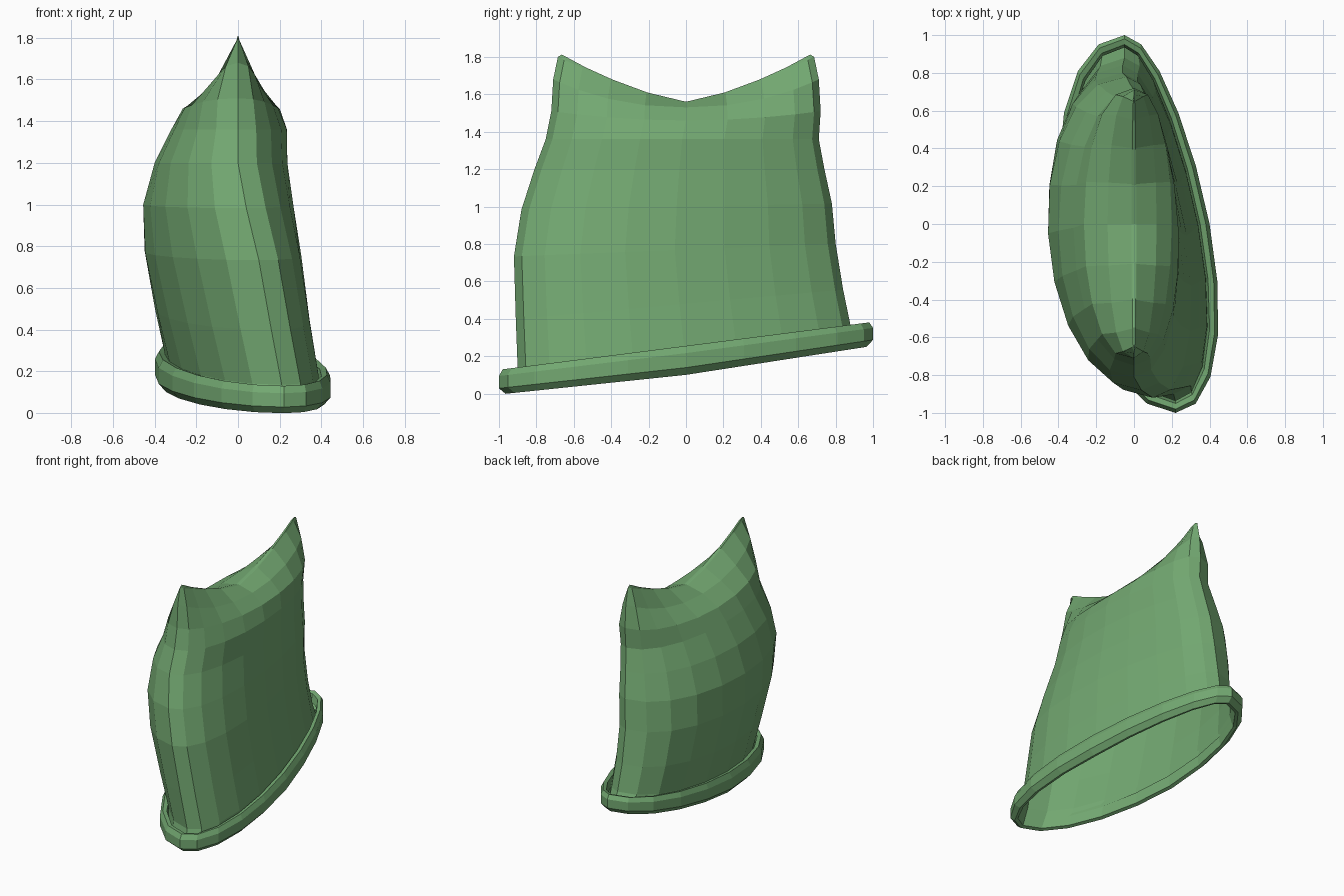
import bpy, bmesh, math

if "Cube" in bpy.data.objects:
    bpy.data.objects.remove(bpy.data.objects["Cube"])

N = 20  # sides of every cross-section

green = bpy.data.materials.new("hat green")
green.diffuse_color = (0.17, 0.39, 0.165, 1)
green.use_nodes = True
green.node_tree.nodes["Principled BSDF"].inputs["Base Color"].default_value = green.diffuse_color


def ring(yf, yb, xf, xb, wl, wr, height, power=1.0, skew=0.0):
    """Skewed oval: front/back ends (y, x), left/right half widths, height(v, y)."""
    pts = []
    for i in range(N):
        a = 2 * math.pi * i / N
        u, v = math.cos(a), math.sin(a)
        y = (yf + yb) / 2 + (yb - yf) / 2 * v
        s = abs(u) ** power if abs(u) > 1e-6 else 0
        side = wr * (1 - skew * v) * s if u > 0 else -wl * s
        x = xf + (xb - xf) * (v + 1) / 2 + side
        pts.append((x, y, height(v, y)))
    return pts


def loft(name, rings, ridge=False):
    bm = bmesh.new()
    rows = [[bm.verts.new(p) for p in r] for r in rings]
    for a, b in zip(rows, rows[1:]):
        for i in range(N):
            j = (i + 1) % N
            bm.faces.new((a[i], a[j], b[j], b[i]))
    if ridge:  # close the narrow top with strips from side to side
        top = rows[-1]
        h = N // 2
        q = N // 4
        for k in range(-q, q):
            quad = (k % N, (k + 1) % N, (h - k - 1) % N, (h - k) % N)
            bm.faces.new([top[i] for i in dict.fromkeys(quad)])
    bmesh.ops.recalc_face_normals(bm, faces=bm.faces)
    me = bpy.data.meshes.new(name)
    bm.to_mesh(me)
    bm.free()
    me.materials.append(green)
    ob = bpy.data.objects.new(name, me)
    bpy.context.collection.objects.link(ob)
    return ob


def rim_ring(d, h):
    """Tilted rim outline, inset by d, at fraction h of the band height."""
    def height(v, y):
        low = 0.1 + (0.105 if y < 0 else 0.155) * y
        return low + (0.255 + 0.128 * y - low) * h
    return ring(-1 - d, 1 + d, 0.22, -0.05, 0.465 + d, 0.315 + d, height, 1, 0.17)


# Folded band around the opening
loft("brim_band", [rim_ring(d, h) for d, h in (
    (-0.06, 0.05), (-0.035, 0.0), (0, 0.25), (0, 0.75), (-0.02, 1), (-0.05, 0.95), (-0.065, 0.55))])

# Tilted lower body, levelling out with height: z, tilt, yf, yb, xf, xb, wl, wr
levels = [
    (0.25, 0.128, -0.90, 0.88, 0.21, -0.05, 0.41, 0.26),
    (0.48, 0.09, -0.91, 0.84, 0.16, -0.06, 0.435, 0.26),
    (0.77, 0.04, -0.92, 0.80, 0.10, -0.06, 0.465, 0.26),
    (1.00, 0.02, -0.88, 0.78, 0.04, -0.04, 0.455, 0.255),
    (1.20, 0.0, -0.81, 0.74, 0.0, -0.02, 0.39, 0.245),
    (1.36, 0.0, -0.75, 0.71, 0.0, 0.0, 0.32, 0.235),
]
body = [rim_ring(-0.06, 0.05)]
for z, tilt, *sec in levels:
    body.append(ring(*sec, lambda v, y: z + tilt * y, 0.95, 0.14))

# Crown rising to an ear at each end: z, lift, lift curve, y end, wl, wr, squareness
for z, lift, curve, ye, wl, wr, power in (
        (1.46, 0.05, 2.0, 0.72, 0.265, 0.20, 0.85),
        (1.53, 0.15, 2.2, 0.71, 0.14, 0.12, 0.75),
        (1.56, 0.24, 1.35, 0.685, 0.014, 0.014, 0.4)):
    body.append(ring(-ye, ye, 0, 0, wl, wr,
                     lambda v, y: z + lift * abs(v) ** curve, power))
# Ear tips lean slightly inward at the very top
body.append([(x * 0.6, y * 0.97, z + 0.012 * min(1, abs(y) / 0.66) ** 6) for x, y, z in body[-1]])
loft("eared_hat_body", body, ridge=True)
